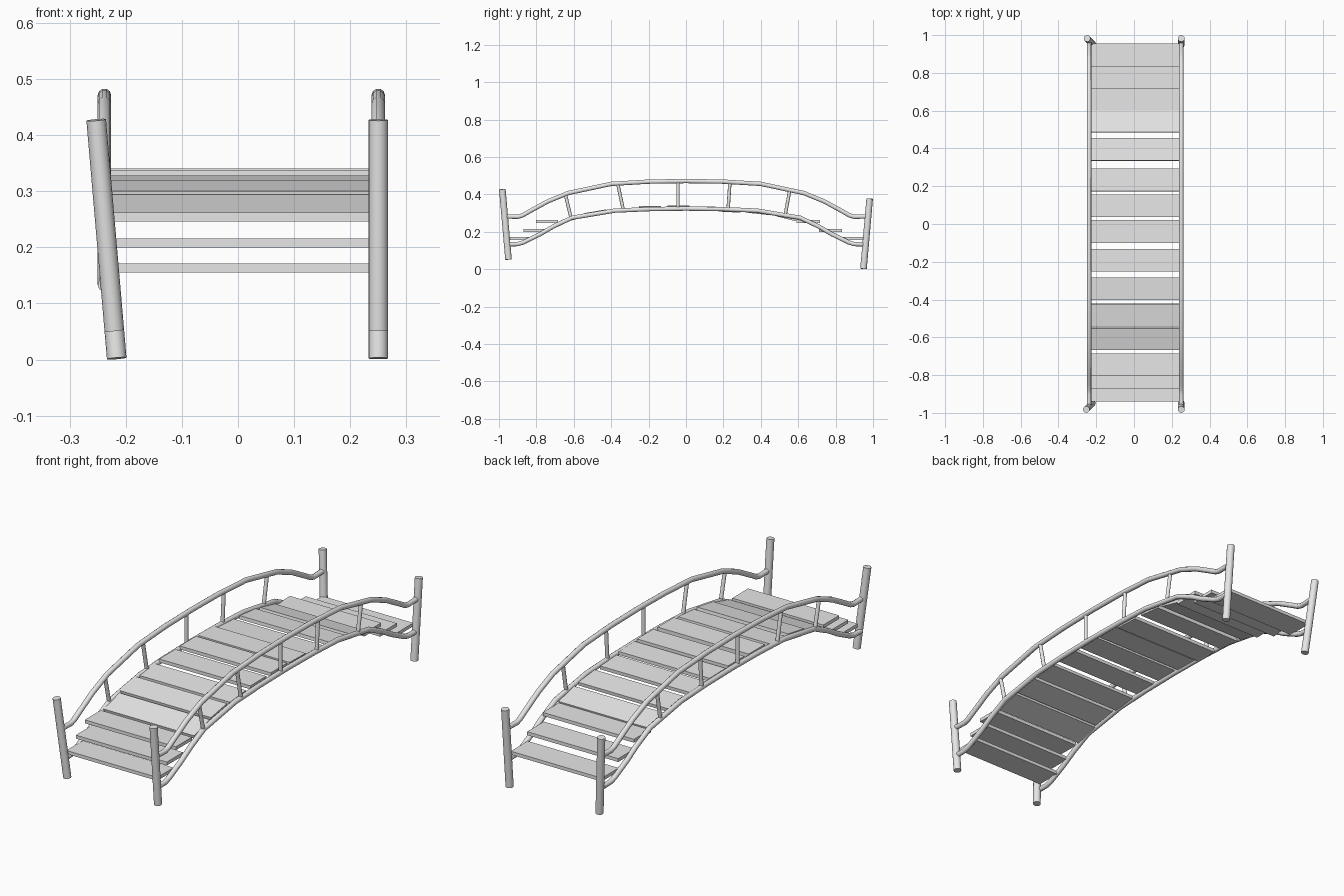
import bpy
from mathutils import Vector
from math import atan2, radians, hypot

cube = bpy.data.objects.get("Cube")
if cube:
    bpy.data.objects.remove(cube)

grey = bpy.data.materials.new("plain_grey")
grey.use_nodes = True
colour = (0.8, 0.8, 0.8, 1)
grey.diffuse_color = colour
grey.node_tree.nodes["Principled BSDF"].inputs["Base Color"].default_value = colour


def finish(name, smooth=True):
    ob = bpy.context.object
    ob.name = name
    ob.data.materials.clear()
    ob.data.materials.append(grey)
    if smooth:
        bpy.ops.object.shade_smooth_by_angle(angle=radians(40))
    return ob


def rod(name, a, b, radius, sides):
    a, b = Vector(a), Vector(b)
    axis = b - a
    bpy.ops.mesh.primitive_cylinder_add(
        vertices=sides, radius=radius, depth=axis.length, location=(a + b) / 2,
        rotation=axis.to_track_quat('Z', 'Y').to_euler())
    return finish(name)


def rail(name, x, profile, radius):
    # Mirror the half profile front to back, then sweep a round section along it
    pts = profile + [(-y, z) for y, z in reversed(profile[:-1])]
    curve = bpy.data.curves.new(name, 'CURVE')
    curve.dimensions = '3D'
    curve.bevel_depth = radius
    curve.bevel_resolution = 3
    curve.use_fill_caps = True
    spline = curve.splines.new('POLY')
    spline.points.add(len(pts) - 1)
    for p, (y, z) in zip(spline.points, pts):
        p.co = (x, y, z, 1)
    ob = bpy.data.objects.new(name, curve)
    bpy.context.collection.objects.link(ob)
    bpy.ops.object.select_all(action='DESELECT')
    ob.select_set(True)
    bpy.context.view_layer.objects.active = ob
    bpy.ops.object.convert(target='MESH')
    finish(name)


def plank(name, y0, z0, y1, z1, thick=0.016):
    # The two points are the front and back edges of the top face
    pitch = atan2(z1 - z0, y1 - y0)
    bpy.ops.mesh.primitive_cube_add(size=1, location=(0.004, (y0 + y1) / 2, (z0 + z1) / 2 - thick / 2),
                                    rotation=(pitch, 0, 0))
    bpy.context.object.scale = (0.472, hypot(y1 - y0, z1 - z0), thick)
    finish(name, smooth=False)


# Corner posts: all lean outward along the bridge, the right pair also leans sideways
for end, sign, base in (("front", -1, 0.052), ("back", 1, 0.002)):
    top = base + 0.375
    y_low, y_high = sign * 0.949, sign * 0.982
    rod(end + "_left_post", (0.25, y_low, base), (0.25, y_high, top), 0.0175, 16)
    rod(end + "_right_post", (-0.216 - 0.086 * base, y_low, base),
        (-0.216 - 0.086 * top, y_high, top), 0.0175, 16)

# Side rails and balusters
upper = [(-0.965, 0.282), (-0.9, 0.28), (-0.875, 0.287), (-0.84, 0.307), (-0.74, 0.362),
         (-0.63, 0.407), (-0.4, 0.456), (-0.2, 0.468), (0, 0.471)]
lower = [(-0.955, 0.133), (-0.9, 0.134), (-0.87, 0.143), (-0.78, 0.187), (-0.71, 0.228),
         (-0.61, 0.275), (-0.38, 0.313), (-0.2, 0.321), (0, 0.324)]
balusters = [(-0.645, 0.4, -0.615, 0.275), (-0.365, 0.458, -0.335, 0.315),
             (-0.043, 0.471, -0.043, 0.324), (0.235, 0.466, 0.225, 0.32),
             (0.555, 0.423, 0.53, 0.288)]
for side, x in (("left", 0.25), ("right", -0.238)):
    rail(side + "_handrail", x, upper, 0.012)
    rail(side + "_lower_rail", x, lower, 0.012)
    for i, (yt, zt, yb, zb) in enumerate(balusters):
        rod(f"{side}_baluster_{i + 1}", (x, yb, zb), (x, yt, zt), 0.009, 10)

# Deck planks, front to back: level steps at the ends, tilted boards over the arch
planks = [(-0.94, 0.171, -0.82, 0.171), (-0.87, 0.216, -0.75, 0.216), (-0.803, 0.262, -0.685, 0.262),
          (-0.665, 0.262, -0.55, 0.294), (-0.542, 0.3, -0.423, 0.32), (-0.402, 0.318, -0.283, 0.328),
          (-0.252, 0.337, -0.133, 0.337), (-0.1, 0.34, 0.02, 0.34), (0.038, 0.336, 0.157, 0.334),
          (0.173, 0.324, 0.293, 0.318), (0.335, 0.317, 0.455, 0.304), (0.485, 0.298, 0.6, 0.27),
          (0.592, 0.262, 0.717, 0.262), (0.71, 0.216, 0.833, 0.216), (0.83, 0.171, 0.955, 0.171)]
for i, p in enumerate(planks):
    plank(f"deck_plank_{i + 1}", *p)
